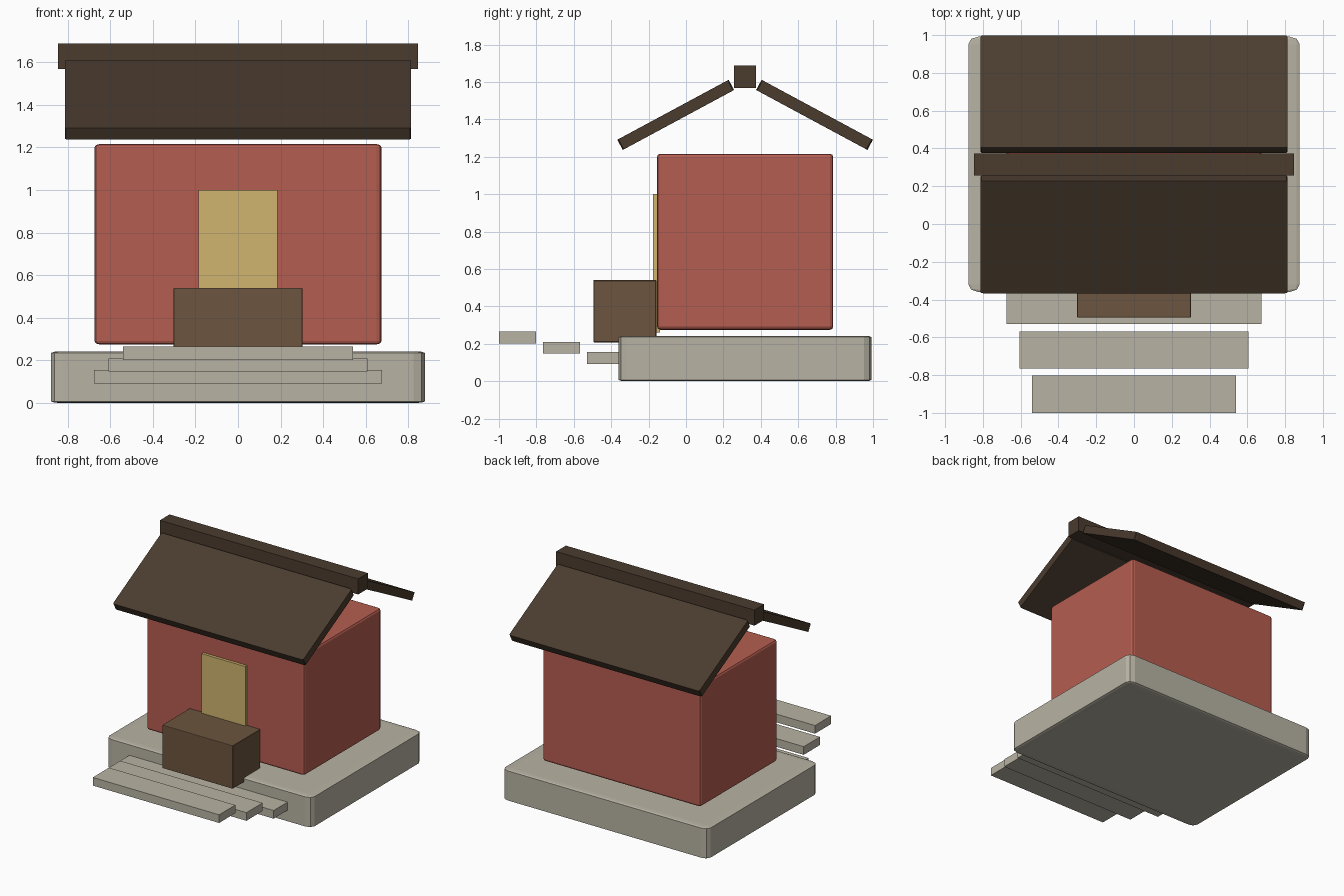
import bpy, bmesh, math
from mathutils import Matrix

if "Cube" in bpy.data.objects:
    bpy.data.objects.remove(bpy.data.objects["Cube"])

MID = 0.316  # y of the house centre line


def material(name, rgb):
    m = bpy.data.materials.new(name)
    m.diffuse_color = (*rgb, 1)
    m.use_nodes = True
    m.node_tree.nodes["Principled BSDF"].inputs["Base Color"].default_value = m.diffuse_color
    return m


STONE = material("stone", (0.48, 0.45, 0.37))
RED = material("red_plaster", (0.46, 0.11, 0.08))
ROOF = material("dark_wood", (0.07, 0.045, 0.028))
WOOD = material("wood", (0.15, 0.09, 0.05))
YELLOW = material("yellow_door", (0.63, 0.46, 0.16))


def box(name, x, y, z, mat, bevel=0.0, tilt=0.0):
    """Box from (min, max) ranges; bevel is a fraction of each side, tilt turns about x."""
    bm = bmesh.new()
    bmesh.ops.create_cube(bm, size=1)
    if bevel:
        bmesh.ops.bevel(bm, geom=bm.edges[:], offset=bevel, segments=2,
                        profile=0.5, affect='EDGES')
    size = [b - a for a, b in (x, y, z)]
    bm.transform(Matrix.Rotation(tilt, 4, 'X') @ Matrix.Diagonal((*size, 1)))
    me = bpy.data.meshes.new(name)
    bm.to_mesh(me)
    bm.free()
    me.materials.append(mat)
    ob = bpy.data.objects.new(name, me)
    ob.location = [(a + b) / 2 for a, b in (x, y, z)]
    bpy.context.collection.objects.link(ob)
    return ob


def sym(half, centre=0.0):
    return (centre - half, centre + half)


# Stone platform and house body
box("platform", sym(0.877), sym(0.676, MID), (0.0, 0.243), STONE, 0.03)
box("walls", sym(0.674), sym(0.471, MID), (0.275, 1.216), RED, 0.018)

# Door and porch block
box("door", sym(0.186), (-0.177, -0.14), (0.26, 1.0), YELLOW)
box("porch_block", sym(0.302), (-0.495, -0.158), (0.208, 0.541), WOOD, 0.012)

# Three floating steps, rising and narrowing towards the front
for i in range(3):
    y, z = -0.53 - 0.235 * i, 0.092 + 0.055 * i
    box(f"step_{i + 1}", sym(0.675 - 0.068 * i), (y, y + 0.197), (z, z + 0.063), STONE)

# Roof slopes on both sides of the ridge
for name, side in (("front_roof", -1), ("back_roof", 1)):
    box(name, sym(0.812), sym(0.338, MID + side * 0.371), sym(0.031, 1.424),
        ROOF, 0.01, -side * math.radians(28.3))

# Ridge beam
box("ridge_beam", sym(0.846), sym(0.059, MID - 0.001), (1.567, 1.687), ROOF)
